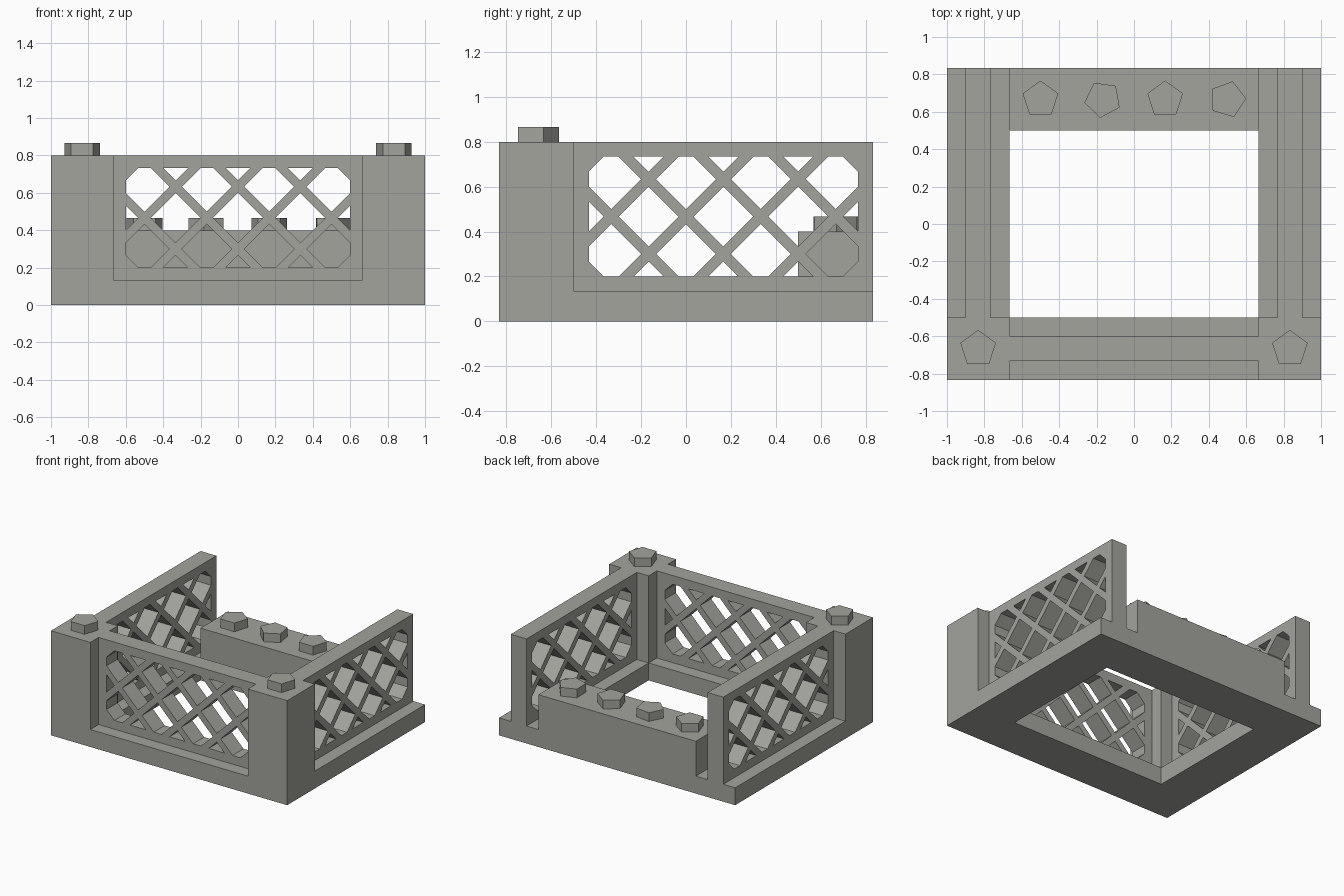
import bpy, bmesh
from math import sin, cos, pi, radians
from mathutils import Matrix, Vector

cube = bpy.data.objects.get("Cube")
if cube:
    bpy.data.objects.remove(cube, do_unlink=True)

# One plain grey for everything
GREY = (0.366, 0.366, 0.337, 1)
grey = bpy.data.materials.new("warm grey")
grey.use_nodes = True
grey.diffuse_color = GREY
grey.node_tree.nodes["Principled BSDF"].inputs["Base Color"].default_value = GREY

U = 1 / 3            # module size
BASE, TOP = 0.4 * U, 2.4 * U


def add_object(name, bm):
    bmesh.ops.recalc_face_normals(bm, faces=bm.faces)
    mesh = bpy.data.meshes.new(name)
    bm.to_mesh(mesh)
    bm.free()
    mesh.materials.append(grey)
    obj = bpy.data.objects.new(name, mesh)
    bpy.context.collection.objects.link(obj)
    return obj


def add_box(name, low, high):
    low, high = Vector(low), Vector(high)
    bm = bmesh.new()
    bmesh.ops.create_cube(bm, size=1, matrix=Matrix.Translation((low + high) / 2)
                          @ Matrix.Diagonal((*(high - low), 1)))
    return add_object(name, bm)


def prism(bm, sides, radius, depth, turn=0):
    """Regular prism along z, first corner towards +y."""
    angles = [pi / 2 + turn + 2 * pi * i / sides for i in range(sides)]
    face = bm.faces.new([bm.verts.new((radius * cos(a), radius * sin(a), 0)) for a in angles])
    out = bmesh.ops.extrude_face_region(bm, geom=[face])["geom"]
    bmesh.ops.translate(bm, vec=(0, 0, depth),
                        verts=[g for g in out if isinstance(g, bmesh.types.BMVert)])


def cut(obj, cutter):
    """Subtract the cutter, keep the result as plain mesh."""
    cutter.hide_render = True
    mod = obj.modifiers.new("cut", "BOOLEAN")
    mod.operation, mod.solver, mod.object = "DIFFERENCE", "EXACT", cutter
    bpy.context.view_layer.update()
    mesh = bpy.data.meshes.new_from_object(
        obj.evaluated_get(bpy.context.evaluated_depsgraph_get()))
    obj.modifiers.clear()
    obj.data = mesh
    bpy.data.objects.remove(cutter, do_unlink=True)


def lattice_cutter():
    """Diamond prisms on a checker grid, clipped to the window opening."""
    half_w, half_h, step = 0.6, 0.8 * U, U / 2
    whole = bmesh.new()
    for i in range(-4, 5):
        for j in range(-2, 3):
            if (i + j) % 2:
                continue
            bm = bmesh.new()
            prism(bm, 4, 0.4 * U, 0.4)
            bmesh.ops.translate(bm, vec=(i * step, j * step, -0.2), verts=bm.verts)
            for axis, limit in (((1, 0, 0), half_w), ((0, 1, 0), half_h)):
                for sign in (-1, 1):
                    normal = Vector(axis) * sign
                    cut_geom = bmesh.ops.bisect_plane(
                        bm, geom=bm.verts[:] + bm.edges[:] + bm.faces[:], dist=1e-5,
                        plane_co=normal * limit, plane_no=normal, clear_outer=True)["geom_cut"]
                    edges = [g for g in cut_geom if isinstance(g, bmesh.types.BMEdge)]
                    bmesh.ops.holes_fill(bm, edges=edges)
            part = bpy.data.meshes.new("part")
            bm.to_mesh(part)
            bm.free()
            whole.from_mesh(part)
            bpy.data.meshes.remove(part)
    # Stand the grid upright at window height
    bmesh.ops.transform(whole, verts=whole.verts, matrix=Matrix.Translation((0, 0, 1.4 * U))
                        @ Matrix.Rotation(pi / 2, 4, "X"))
    return add_object("lattice_cutter", whole)


def add_stud(name, x, y, z, turn=0):
    bm = bmesh.new()
    prism(bm, 5, 0.3 * U, 0.2 * U, radians(turn))
    add_object(name, bm).location = (x, y, z)


# Base ring
base = add_box("base", (-1, -2.5 * U, 0), (1, 2.5 * U, BASE))
cut(base, add_box("base_cutter", (-2 * U, -1.5 * U, -1), (2 * U, 1.5 * U, 1)))

# Rear bench with studs
add_box("rear_bench", (-2 * U, 1.5 * U, BASE), (2 * U, 2.5 * U, 1.2 * U))
for n, turn in enumerate((0, 28, 0, -16)):
    add_stud(f"bench_stud_{n + 1}", (n - 1.5) * U, 2 * U, 1.2 * U, turn)

# Lattice panels: front, then one on each side
front = add_box("front_lattice", (-2 * U, -0.2 * U, BASE), (2 * U, 0.2 * U, TOP))
cut(front, lattice_cutter())
front.location.y = -2 * U

# Front corner posts with studs, and side panels
for side, s in (("left", 1), ("right", -1)):
    x = s * 2.5 * U
    add_box(side + "_post", (x - U / 2, -2.5 * U, BASE), (x + U / 2, -1.5 * U, TOP))
    add_stud(side + "_post_stud", x, -2 * U, TOP)
    panel = bpy.data.objects.new(side + "_lattice", front.data)
    panel.location = (x, U / 2, 0)
    panel.rotation_euler.z = pi / 2
    bpy.context.collection.objects.link(panel)
